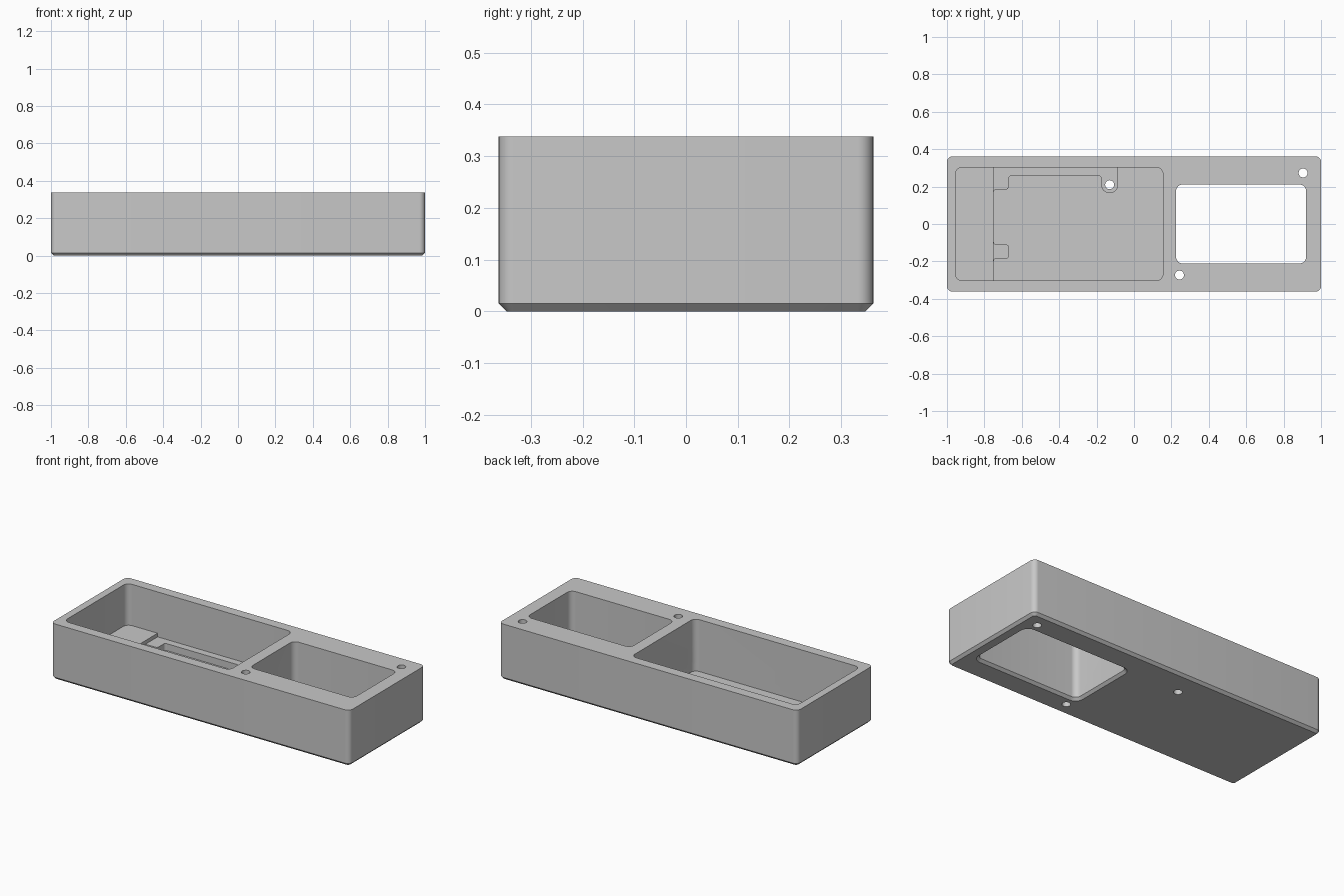
import bpy
import bmesh
import math
from mathutils import Vector

default = bpy.data.objects.get("Cube")
if default:
    bpy.data.objects.remove(default, do_unlink=True)

HEIGHT, CHAMFER, ABOVE = 0.338, 0.015, 0.4
SHELF_Z, LEDGE_Z, FLOOR_Z = 0.088, 0.066, 0.024
WALL_X = -0.75

grey = bpy.data.materials.new("Plain grey")
grey.use_nodes = True
grey.diffuse_color = (0.58, 0.58, 0.58, 1)
grey.node_tree.nodes["Principled BSDF"].inputs["Base Color"].default_value = grey.diffuse_color


def outline(corners, steps=8):
    """Round every corner (x, y, radius) of a closed polygon."""
    points = []
    for i, (x, y, r) in enumerate(corners):
        here = Vector((x, y))
        if r == 0:
            points.append(here)
            continue
        before = (Vector(corners[i - 1][:2]) - here).normalized()
        after = (Vector(corners[(i + 1) % len(corners)][:2]) - here).normalized()
        centre = here + (before + after) * r
        for k in range(steps + 1):
            a = math.pi / 2 * k / steps
            points.append(centre - after * r * math.cos(a) - before * r * math.sin(a))
    return points


def rounded_box(x0, x1, y0, y1, r, grow=0.0):
    x0, x1, y0, y1, r = x0 - grow, x1 + grow, y0 - grow, y1 + grow, r + grow
    return outline([(x0, y0, r), (x1, y0, r), (x1, y1, r), (x0, y1, r)])


def loft(name, sections):
    """Closed solid through (outline, z) sections, bottom to top."""
    bm = bmesh.new()
    rings = [[bm.verts.new((p.x, p.y, z)) for p in pts] for pts, z in sections]
    count = len(rings[0])
    for low, high in zip(rings, rings[1:]):
        for i in range(count):
            j = (i + 1) % count
            bm.faces.new((low[i], low[j], high[j], high[i]))
    bm.faces.new(rings[0][::-1])
    bm.faces.new(rings[-1])
    bmesh.ops.recalc_face_normals(bm, faces=bm.faces)
    mesh = bpy.data.meshes.new(name)
    bm.to_mesh(mesh)
    bm.free()
    mesh.materials.append(grey)
    obj = bpy.data.objects.new(name, mesh)
    bpy.context.collection.objects.link(obj)
    return obj


# Main block with a chamfered underside
block = (-1, 1, -0.362, 0.362, 0.03)
body = loft("case_body", [(rounded_box(*block, -CHAMFER), 0),
                          (rounded_box(*block), CHAMFER),
                          (rounded_box(*block), HEIGHT)])

# Stepped pocket: high shelf, middle ledge, low floor
x0, x1, side, r = -0.955, 0.155, 0.302, 0.035
ledge_area = [(WALL_X, -side, 0), (x1, -side, r), (x1, side, r), (WALL_X, side, 0)]
small = 0.014
floor_area = [(WALL_X, -side, 0), (x1, -side, r), (x1, side, r),
              # screw boss and back ledge
              (-0.085, side, 0), (-0.085, 0.165, 0.044), (-0.175, 0.165, 0.044),
              (-0.175, 0.258, small), (-0.67, 0.258, small),
              # side tabs
              (-0.67, 0.185, small), (WALL_X, 0.185, small),
              (WALL_X, -0.11, small), (-0.67, -0.11, small),
              (-0.67, -0.185, small), (WALL_X, -0.185, small)]
cutters = [
    loft("shelf_cutter", [(rounded_box(x0, x1, -side, side, r), SHELF_Z),
                          (rounded_box(x0, x1, -side, side, r), ABOVE)]),
    loft("ledge_cutter", [(outline(ledge_area), LEDGE_Z), (outline(ledge_area), ABOVE)]),
    loft("floor_cutter", [(outline(floor_area), FLOOR_Z), (outline(floor_area), ABOVE)]),
]

# Through window, flared at the underside
window = (0.225, 0.92, -0.211, 0.211, 0.035)
cutters.append(loft("window_cutter", [(rounded_box(*window, 2 * CHAMFER), -CHAMFER),
                                      (rounded_box(*window), CHAMFER),
                                      (rounded_box(*window), ABOVE)]))

# Screw holes
for x, y in [(0.904, 0.273), (0.243, -0.273), (-0.13, 0.21)]:
    circle = [Vector((x, y)) + 0.024 * Vector((math.cos(a), math.sin(a)))
              for a in (math.tau * k / 32 for k in range(32))]
    cutters.append(loft("hole_cutter", [(circle, -0.1), (circle, ABOVE)]))

# Cut everything out of the block, then tidy up
bpy.ops.object.select_all(action="DESELECT")
body.select_set(True)
bpy.context.view_layer.objects.active = body
for cutter in cutters:
    cut = body.modifiers.new(cutter.name, "BOOLEAN")
    cut.operation = "DIFFERENCE"
    cut.solver = "EXACT"
    cut.object = cutter
    bpy.ops.object.modifier_apply(modifier=cut.name)
    bpy.data.objects.remove(cutter, do_unlink=True)
bpy.ops.object.shade_smooth_by_angle(angle=math.radians(30))
